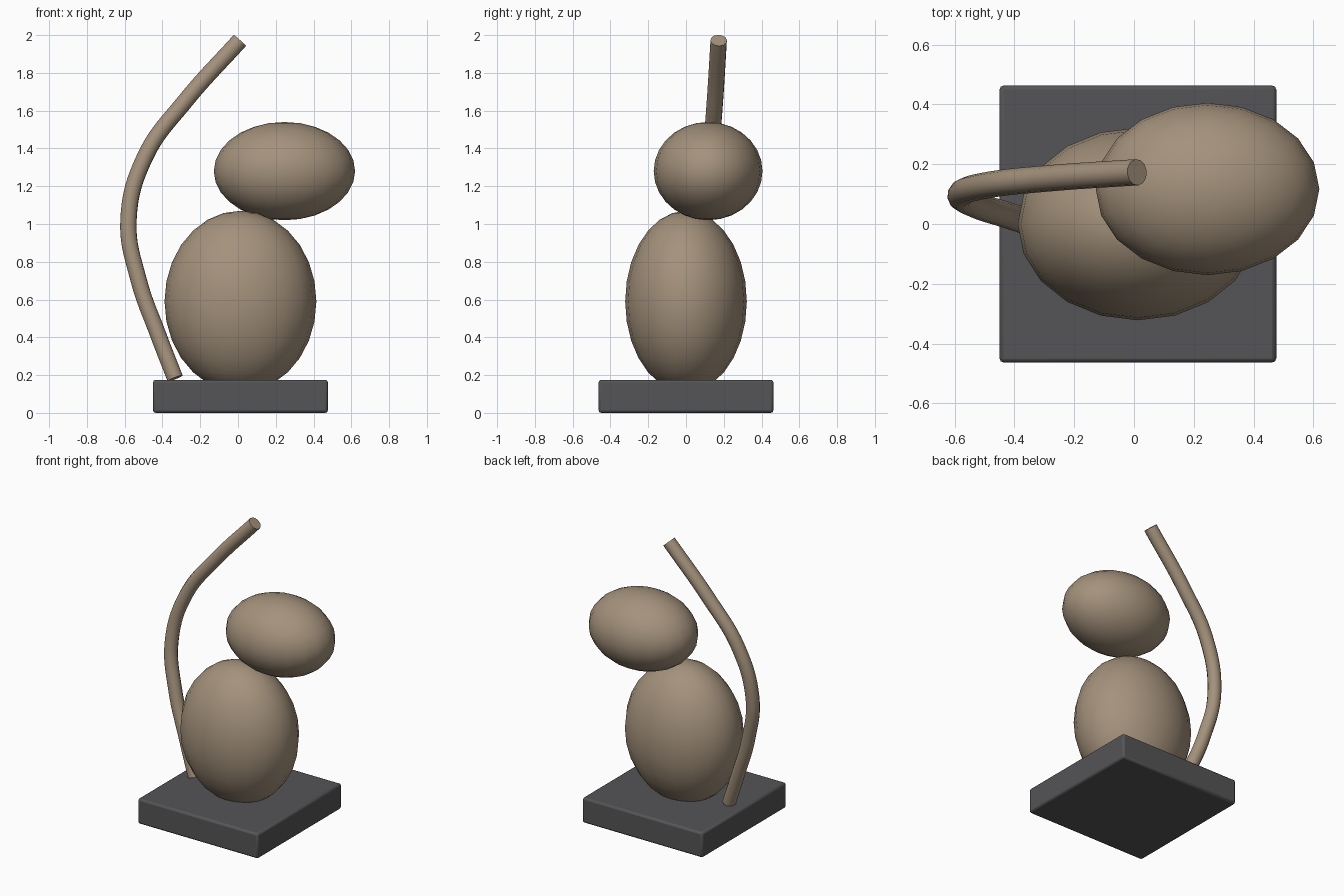
import bpy
import math

if "Cube" in bpy.data.objects:
    bpy.data.objects.remove(bpy.data.objects["Cube"])


def material(name, rgb):
    mat = bpy.data.materials.new(name)
    mat.diffuse_color = (*rgb, 1.0)
    mat.use_nodes = True
    mat.node_tree.nodes["Principled BSDF"].inputs["Base Color"].default_value = mat.diffuse_color
    return mat


STONE = material("warm_stone", (0.37, 0.285, 0.2))
DARK = material("dark_slate", (0.09, 0.09, 0.095))


def finish(obj, name, mat, angle):
    obj.name = name
    obj.data.materials.append(mat)
    bpy.ops.object.shade_smooth_by_angle(angle=math.radians(angle))


def ellipsoid(name, center, radii):
    bpy.ops.mesh.primitive_uv_sphere_add(segments=20, ring_count=14, radius=1, location=center)
    obj = bpy.context.object
    obj.scale = radii
    bpy.ops.object.transform_apply(location=False, rotation=False, scale=True)
    finish(obj, name, STONE, 60)


# Square plinth with softened edges
bpy.ops.mesh.primitive_cube_add(size=1, location=(0.013, 0, 0.0875))
plinth = bpy.context.object
plinth.scale = (0.926, 0.926, 0.175)
bpy.ops.object.transform_apply(location=False, rotation=False, scale=True)
bevel = plinth.modifiers.new("edge_bevel", 'BEVEL')
bevel.width = 0.014
bevel.segments = 2
finish(plinth, "plinth", DARK, 35)

# Two stacked pebbles, the lower one sunk into the plinth
ellipsoid("lower_pebble", (0.013, 0, 0.59), (0.402, 0.322, 0.48))
ellipsoid("upper_pebble", (0.246, 0.117, 1.28), (0.374, 0.288, 0.26))

# Curved rod sweeping up beside the pebbles
path = [(-0.333, 0.0, 0.183), (-0.425, 0.03, 0.42), (-0.525, 0.062, 0.7),
        (-0.58, 0.098, 1.02), (-0.49, 0.13, 1.36), (-0.28, 0.153, 1.65),
        (0.01, 0.173, 1.972)]
curve = bpy.data.curves.new("curved_rod", 'CURVE')
curve.dimensions = '3D'
curve.bevel_depth = 0.044
curve.bevel_resolution = 4
curve.resolution_u = 8
curve.use_fill_caps = True
spline = curve.splines.new('BEZIER')
spline.bezier_points.add(len(path) - 1)
for point, co in zip(spline.bezier_points, path):
    point.co = co
    point.handle_left_type = point.handle_right_type = 'AUTO'
rod = bpy.data.objects.new("curved_rod", curve)
bpy.context.collection.objects.link(rod)
bpy.ops.object.select_all(action='DESELECT')
rod.select_set(True)
bpy.context.view_layer.objects.active = rod
bpy.ops.object.convert(target='MESH')
finish(bpy.context.object, "curved_rod", STONE, 45)
